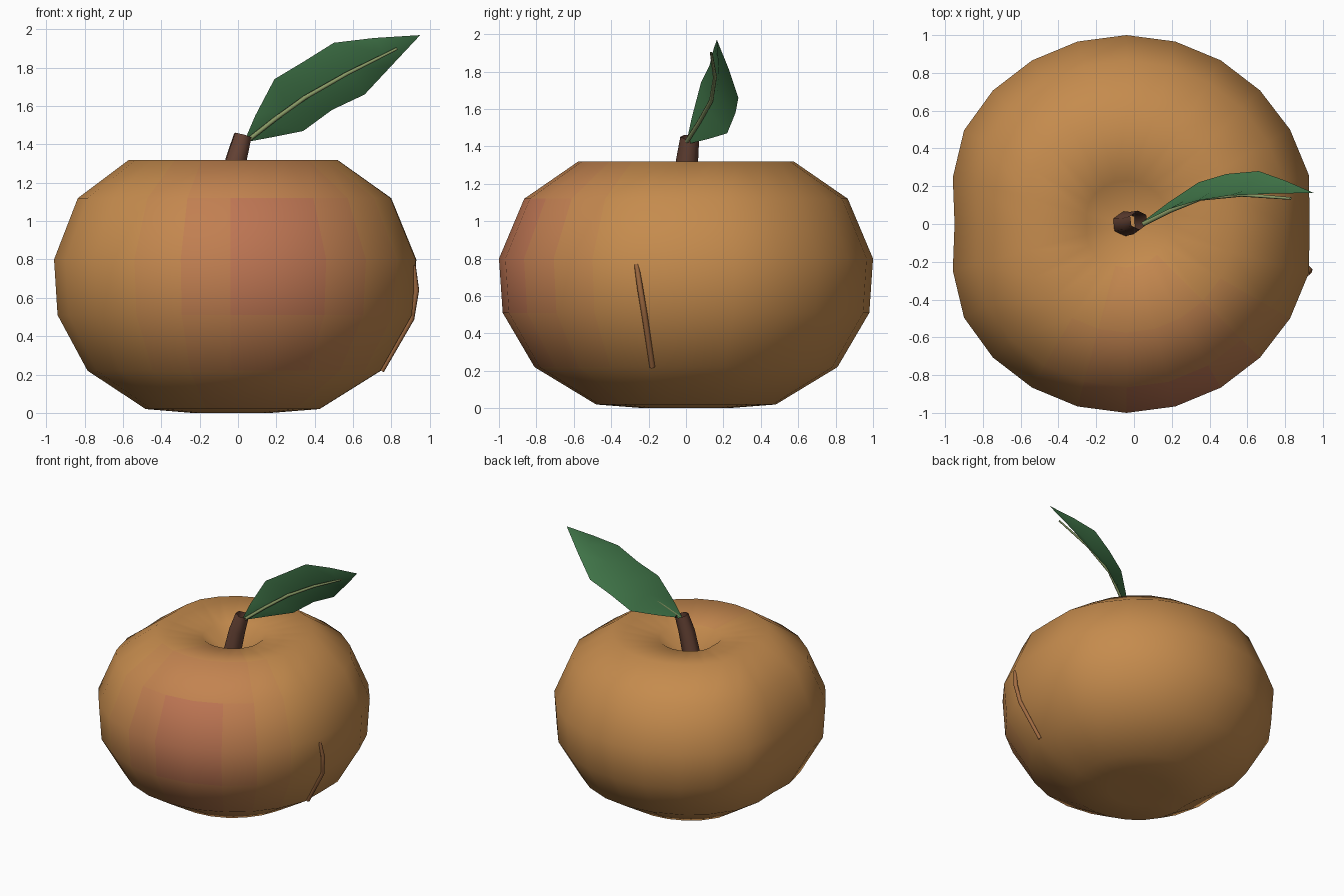
import bpy, bmesh
from math import cos, sin, pi, exp, radians

if "Cube" in bpy.data.objects:
    bpy.data.objects.remove(bpy.data.objects["Cube"])


def material(name, rgb):
    m = bpy.data.materials.new(name)
    m.diffuse_color = (*rgb, 1)
    m.use_nodes = True
    m.node_tree.nodes["Principled BSDF"].inputs["Base Color"].default_value = m.diffuse_color
    return m


def mesh_object(name, verts, faces, mats):
    me = bpy.data.meshes.new(name)
    me.from_pydata(verts, [], faces)
    bm = bmesh.new()
    bm.from_mesh(me)
    bmesh.ops.recalc_face_normals(bm, faces=bm.faces)
    bm.to_mesh(me)
    bm.free()
    for m in mats:
        me.materials.append(m)
    for p in me.polygons:
        p.use_smooth = True
    ob = bpy.data.objects.new(name, me)
    bpy.context.collection.objects.link(ob)
    return ob


def tube(name, points, radii, depth, mat):
    """Open six-sided tube along a path."""
    cu = bpy.data.curves.new(name, 'CURVE')
    cu.dimensions = '3D'
    cu.bevel_depth = depth
    cu.bevel_resolution = 1
    cu.use_fill_caps = False
    sp = cu.splines.new('POLY')
    sp.points.add(len(points) - 1)
    for pt, co, r in zip(sp.points, points, radii):
        pt.co = (*co, 1)
        pt.radius = r
    sp.use_smooth = True
    cu.materials.append(mat)
    ob = bpy.data.objects.new(name, cu)
    bpy.context.collection.objects.link(ob)
    bpy.ops.object.select_all(action='DESELECT')
    ob.select_set(True)
    bpy.context.view_layer.objects.active = ob
    bpy.ops.object.convert(target='MESH')
    return ob


# Fruit body: lathed profile with dimples and a shallow suture on each side
SEG, CX = 24, -0.04
profile = [(0.22, 0.0), (0.48, 0.02), (0.81, 0.22), (0.98, 0.51), (1.0, 0.80),
           (0.865, 1.12), (0.575, 1.32), (0.23, 1.27)]


def groove(a):
    d = abs(a - pi)                      # angle away from the left side
    f = 1 - 0.09 * exp(-(d / radians(19)) ** 2)
    return f - (0.03 if pi - d < 0.01 else 0)


verts, faces = [], []
for r, z in profile:
    for j in range(SEG):
        a = 2 * pi * j / SEG
        verts.append((CX + r * groove(a) * cos(a), r * groove(a) * sin(a), z))
n = len(profile)
verts += [(CX, 0, 0.01), (CX, 0, 1.09)]
for j in range(SEG):
    k = (j + 1) % SEG
    for i in range(n - 1):
        faces.append((i * SEG + j, i * SEG + k, (i + 1) * SEG + k, (i + 1) * SEG + j))
    faces.append((n * SEG, k, j))
    faces.append((n * SEG + 1, (n - 1) * SEG + j, (n - 1) * SEG + k))

# Skin fades in small steps into a red blush on the front
skin, blush, STEPS = (0.56, 0.26, 0.075), (0.51, 0.165, 0.09), 7
skins = [material(f"skin_{s}", [a + (b - a) * s / (STEPS - 1) for a, b in zip(skin, blush)])
         for s in range(STEPS)]
body = mesh_object("fruit_body", verts, faces, skins)
for p in body.data.polygons:
    c = p.center
    d2 = (c.x - 0.2) ** 2 + (c.y + 0.95) ** 2 + (c.z - 0.78) ** 2
    p.material_index = round((STEPS - 1) * exp(-d2 / 0.28))

# Stem: open, tapered and leaning
tube("stem", [(-0.06, 0, 1.10), (-0.01, 0.005, 1.32), (0.025, 0.02, 1.447)],
     [1.1, 1.0, 0.85], 0.06, material("stem_brown", (0.13, 0.055, 0.035)))

# Leaf: upper edge, middle and lower edge at each station
stations = [
    [(0.09, 0.03, 1.55), (0.15, 0.06, 1.50), (0.19, 0.12, 1.44)],
    [(0.19, 0.08, 1.74), (0.26, 0.12, 1.59), (0.34, 0.22, 1.47)],
    [(0.34, 0.125, 1.83), (0.40, 0.165, 1.68), (0.49, 0.265, 1.58)],
    [(0.50, 0.15, 1.93), (0.58, 0.175, 1.785), (0.66, 0.28, 1.66)],
    [(0.71, 0.16, 1.955), (0.76, 0.17, 1.875), (0.80, 0.23, 1.81)],
]
lv = [p for s in stations for p in s] + [(0.03, 0.0, 1.41), (0.95, 0.165, 1.97)]
lf = [(3 * i + j, 3 * i + j + 1, 3 * i + j + 4, 3 * i + j + 3)
      for i in range(len(stations) - 1) for j in (0, 1)]
e = 3 * len(stations)
lf += [(e, 1, 0), (e, 2, 1), (e - 3, e - 2, e + 1), (e - 2, e - 1, e + 1)]
mesh_object("leaf", lv, lf, [material("leaf_green", (0.055, 0.19, 0.07))])

# Midrib along the front of the leaf
tube("leaf_midrib", [(0.05, 0.0, 1.42), (0.19, 0.07, 1.53), (0.35, 0.135, 1.645),
                     (0.57, 0.155, 1.77), (0.83, 0.135, 1.90)],
     [1, 1, 1, 0.9, 0.6], 0.012, material("midrib_green", (0.25, 0.32, 0.13)))

# Raised seam line on the right side
tube("skin_seam", [(0.915, -0.265, 0.77), (0.93, -0.245, 0.64), (0.905, -0.22, 0.49),
                   (0.75, -0.18, 0.22)],
     [0.8, 1, 1, 0.9], 0.016, material("seam_brown", (0.36, 0.15, 0.055)))
